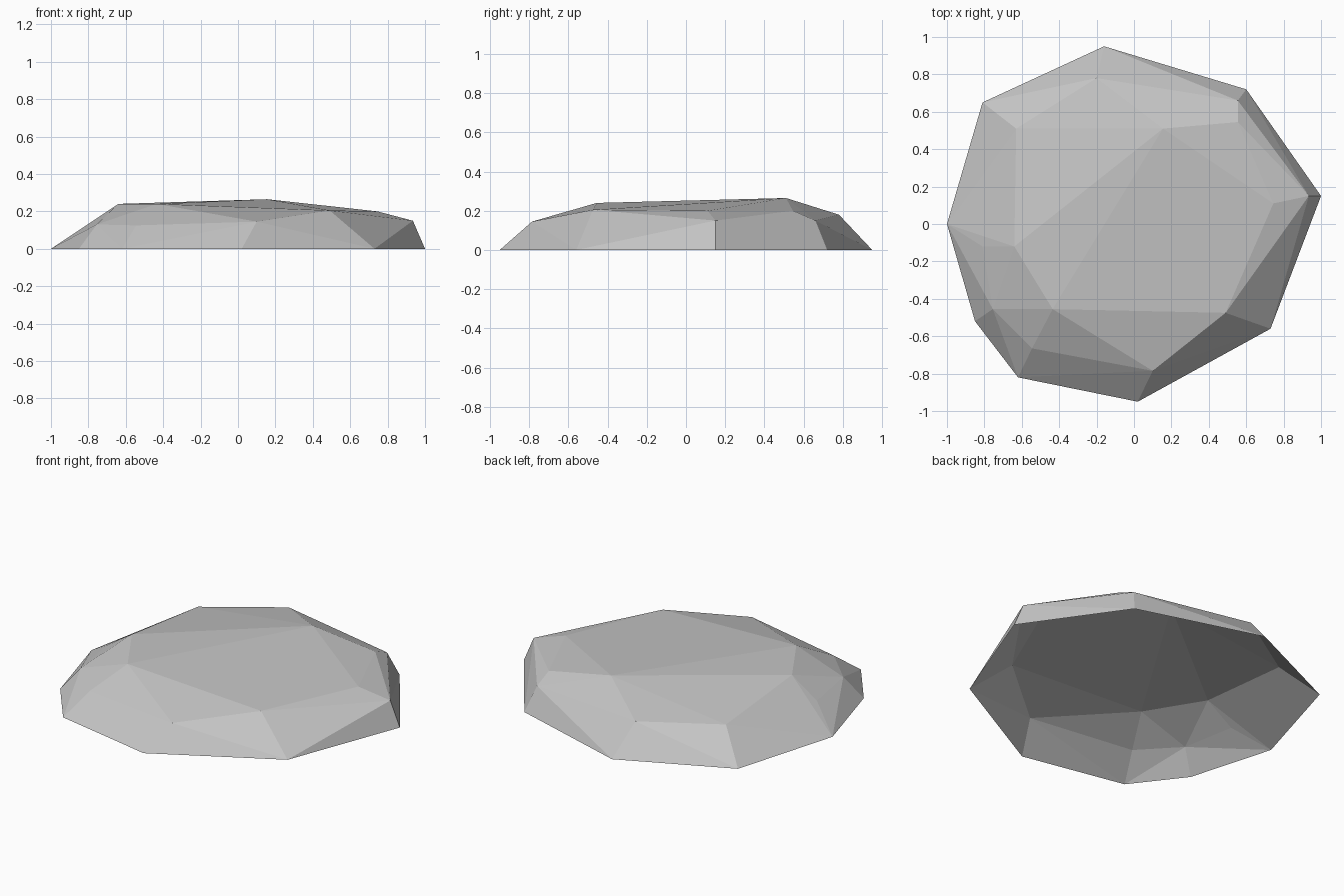
import bpy
import bmesh

# Remove only the default cube
default_cube = bpy.data.objects.get("Cube")
if default_cube:
    bpy.data.objects.remove(default_cube, do_unlink=True)


def flat_material(name, colour):
    material = bpy.data.materials.new(name)
    material.use_nodes = True
    material.diffuse_color = colour
    for node in material.node_tree.nodes:
        if node.type == "BSDF_PRINCIPLED":
            node.inputs["Base Color"].default_value = colour
            node.inputs["Roughness"].default_value = 0.9
    return material


# Ground outline of the stone
ground_outline = [
    (-1, 0), (-.85, -.52), (-.62, -.82), (.02, -.95), (.73, -.56),
    (1, .15), (.6, .72), (-.16, .95), (-.81, .65),
]

# Corners of the bevelled shoulder
shoulder = [
    (-.81, -.12, .126), (-.755, -.455, .13), (-.545, -.665, .125),
    (.1, -.785, .145), (.935, .15, .15), (.555, .66, .15),
    (-.2, .78, .18), (-.63, .51, .172),
]

# Corners of the broad sloping crown
crown = [
    (-.64, -.12, .24), (-.435, -.455, .24), (.49, -.475, .205),
    (.745, .11, .2), (.555, .545, .2), (.155, .51, .265),
]


def build_stone(name, material):
    """Wrap facets tightly around the corners, leaving the underside open."""
    bm = bmesh.new()
    for x, y in ground_outline:
        bm.verts.new((x, y, 0))
    for corner in shoulder + crown:
        bm.verts.new(corner)
    bmesh.ops.convex_hull(bm, input=list(bm.verts))

    # Hollow underside
    underside = [f for f in bm.faces if all(v.co.z < .01 for v in f.verts)]
    bmesh.ops.delete(bm, geom=underside, context="FACES")
    loose = [v for v in bm.verts if not v.link_faces]
    bmesh.ops.delete(bm, geom=loose, context="VERTS")

    # Crisp flat facets
    for face in bm.faces:
        face.smooth = False
    mesh = bpy.data.meshes.new(name)
    bm.to_mesh(mesh)
    bm.free()
    mesh.materials.append(material)
    stone = bpy.data.objects.new(name, mesh)
    bpy.context.collection.objects.link(stone)
    return stone


build_stone("flat_stone", flat_material("stone grey", (.56, .56, .56, 1)))
